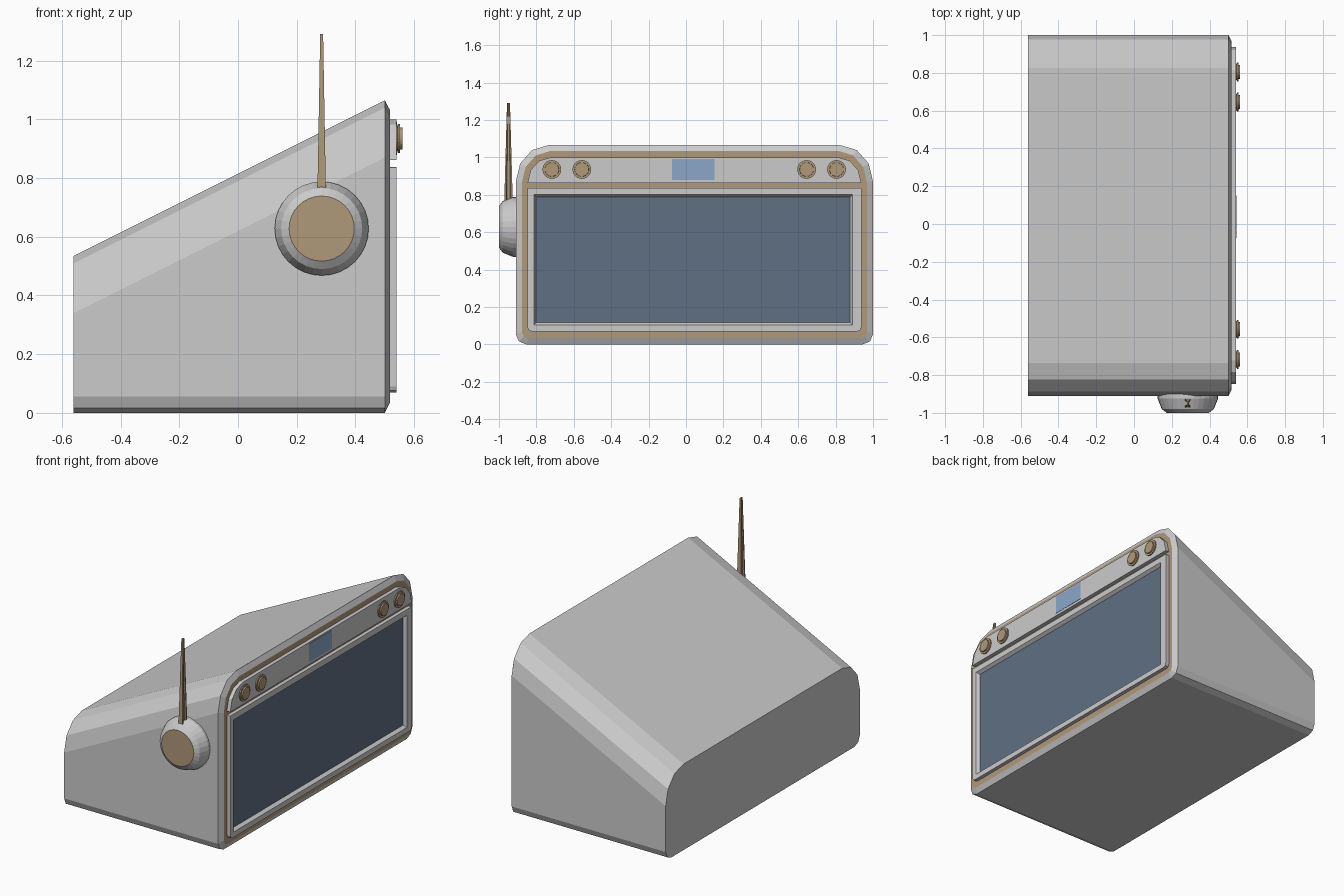
import bpy
import math

if "Cube" in bpy.data.objects:
    bpy.data.objects.remove(bpy.data.objects["Cube"])


def material(name, rgb):
    m = bpy.data.materials.new(name)
    m.diffuse_color = (*rgb, 1)
    m.use_nodes = True
    m.node_tree.nodes["Principled BSDF"].inputs["Base Color"].default_value = m.diffuse_color
    return m


BRONZE = material("bronze", (0.43, 0.32, 0.19))
SCREEN = material("dark_screen", (0.117, 0.16, 0.225))
BLUE = material("blue_display", (0.26, 0.39, 0.59))
GREY = material("grey", (0.8, 0.8, 0.8))


def outline(y0, y1, z0, z1, top=(0.0, 0.0), bottom=(0.0, 0.0)):
    """Rounded outline in (y, z): 3-segment top corners, 2-segment bottom ones."""
    pts = []
    for cy, cz, sy, sz, (ry, rz), n, start in (
            (y1, z1, -1, -1, top, 3, 0), (y0, z1, 1, -1, top, 3, 90),
            (y0, z0, 1, 1, bottom, 2, 180), (y1, z0, -1, 1, bottom, 2, 270)):
        if ry == 0:
            pts.append((cy, cz))
            continue
        for i in range(n + 1):
            a = math.radians(start + 90 * i / n)
            pts.append((cy + sy * ry + ry * math.cos(a), cz + sz * rz + rz * math.sin(a)))
    return pts


def loft(name, rings, mats=(), cap_mat=0):
    """Join equal-length rings of 3D points; cap both ends."""
    n = len(rings[0])
    verts = [p for r in rings for p in r]
    faces = [(k * n + i, k * n + (i + 1) % n, (k + 1) * n + (i + 1) % n, (k + 1) * n + i)
             for k in range(len(rings) - 1) for i in range(n)]
    faces.append(tuple(reversed(range(n))))
    faces.append(tuple(range(len(verts) - n, len(verts))))
    me = bpy.data.meshes.new(name)
    me.from_pydata(verts, [], faces)
    for m in mats:
        me.materials.append(m)
    me.polygons[-1].material_index = cap_mat
    me.update()
    ob = bpy.data.objects.new(name, me)
    bpy.context.collection.objects.link(ob)
    return ob


def at_x(x, pts):
    return [(x, y, z) for y, z in pts]


def turned_x(name, y, z, steps, mats, n=24):
    """Round part about an x-aligned axis from (x, radius) steps."""
    ang = [2 * math.pi * i / n for i in range(n)]
    return loft(name, [[(x, y + r * math.cos(a), z + r * math.sin(a)) for a in ang]
                       for x, r in steps], mats)


# Wedge case with bevelled front rim and bronze front face
Y0, Y1 = -0.91, 1.0
loft("case", [
    at_x(-0.56, outline(Y0, Y1, 0, 0.535, (0.175, 0.195), (0.055, 0.055))),
    at_x(0.50, outline(Y0, Y1, 0, 1.065, (0.175, 0.195), (0.055, 0.055))),
    at_x(0.517, outline(Y0 + .032, Y1 - .032, 0.033, 1.033, (0.15, 0.17), (0.035, 0.035))),
], (GREY, BRONZE), 1)

# Upper control panel
upper = outline(-0.847, 0.937, 0.862, 1.0, (0.125, 0.135))
loft("control_panel", [at_x(0.51, upper), at_x(0.54, upper)])

# Lower screen frame with sloped recess; the final cap is the screen
lower = outline(-0.847, 0.937, 0.07, 0.837, (0.003, 0.003), (0.02, 0.02))
tiny = (0.001, 0.001)
loft("screen_frame", [
    at_x(0.51, lower), at_x(0.54, lower),
    at_x(0.54, outline(-0.813, 0.89, 0.103, 0.801, tiny, tiny)),
    at_x(0.52, outline(-0.802, 0.878, 0.116, 0.788, tiny, tiny)),
], (GREY, SCREEN), 1)

# Small blue display on the control panel
disp = outline(-0.075, 0.152, 0.878, 0.992)
loft("small_display", [at_x(0.53, disp), at_x(0.542, disp)], (BLUE,))

# Front knobs
for i, y in enumerate((-0.717, -0.557, 0.645, 0.805)):
    turned_x(f"front_knob_{i + 1}", y, 0.935,
             [(0.53, 0.043), (0.543, 0.043), (0.545, 0.05), (0.552, 0.05),
              (0.552, 0.038), (0.56, 0.037)], (BRONZE,))

# Side dial with bronze face
KX, KZ = 0.285, 0.628
ang = [2 * math.pi * i / 32 for i in range(32)]
loft("side_dial", [[(KX + r * math.cos(a), y, KZ + r * math.sin(a)) for a in ang]
                   for y, r in ((-0.90, 0.16), (-0.925, 0.16), (-0.98, 0.138), (-1.0, 0.111))],
     (GREY, BRONZE), 1)

# Tapered antenna with waisted cross-section
section = ((1, -1), (1, -.6), (.4, -.4), (.4, .4), (1, .6), (1, 1),
           (-1, 1), (-1, .6), (-.4, .4), (-.4, -.4), (-1, -.6), (-1, -1))
loft("antenna", [[(KX + sx * u, -0.949 + sy * v, z) for u, v in section]
                 for sx, sy, z in ((0.015, 0.024, 0.72), (0.005, 0.008, 1.29))], (BRONZE,))
